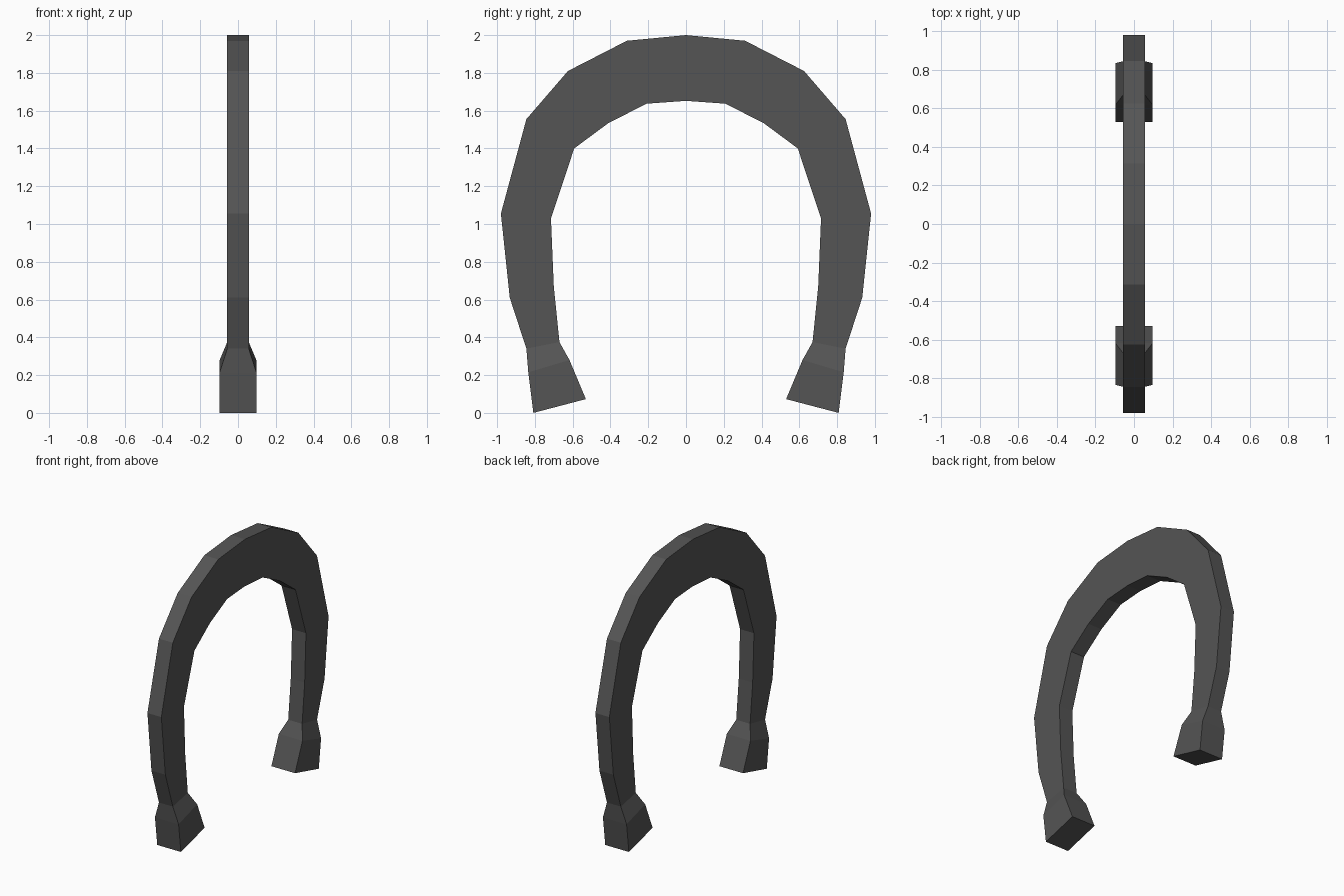
import bpy, bmesh

if "Cube" in bpy.data.objects:
    bpy.data.objects.remove(bpy.data.objects["Cube"])

# Half arch from foot to crown: outer (y, z), inner (y, z), half thickness in x
FOOT, BAR = 0.097, 0.057
half = [
    ((0.808, 0.0), (0.53, 0.073), FOOT),
    ((0.835, 0.215), (0.617, 0.28), FOOT),
    ((0.845, 0.34), (0.67, 0.375), BAR),
    ((0.933, 0.61), (0.70, 0.67), BAR),
    ((0.98, 1.055), (0.715, 1.03), BAR),
    ((0.845, 1.555), (0.592, 1.40), BAR),
    ((0.625, 1.81), (0.41, 1.535), BAR),
    ((0.313, 1.97), (0.208, 1.637), BAR),
    ((0.0, 2.0), (0.0, 1.652), BAR),
]

# Second leg is the mirror of the first, crown shared
mirrored = [((-o[0], o[1]), (-i[0], i[1]), w) for o, i, w in reversed(half[:-1])]
sections = half + mirrored

# Four-sided rings joined into one closed bar
bm = bmesh.new()
rings = []
for (oy, oz), (iy, iz), w in sections:
    rings.append([bm.verts.new(p) for p in
                  ((-w, oy, oz), (w, oy, oz), (w, iy, iz), (-w, iy, iz))])
for a, b in zip(rings, rings[1:]):
    for k in range(4):
        n = (k + 1) % 4
        bm.faces.new((a[k], a[n], b[n], b[k]))

# Foot soles
bm.faces.new(rings[0])
bm.faces.new(rings[-1])
bmesh.ops.recalc_face_normals(bm, faces=bm.faces)

mesh = bpy.data.meshes.new("horseshoe_arch")
bm.to_mesh(mesh)
bm.free()
arch = bpy.data.objects.new("horseshoe_arch", mesh)
bpy.context.collection.objects.link(arch)

# Dark iron colour
iron = bpy.data.materials.new("dark_iron")
iron.diffuse_color = (0.09, 0.09, 0.09, 1)
iron.use_nodes = True
iron.node_tree.nodes["Principled BSDF"].inputs["Base Color"].default_value = iron.diffuse_color
mesh.materials.append(iron)
